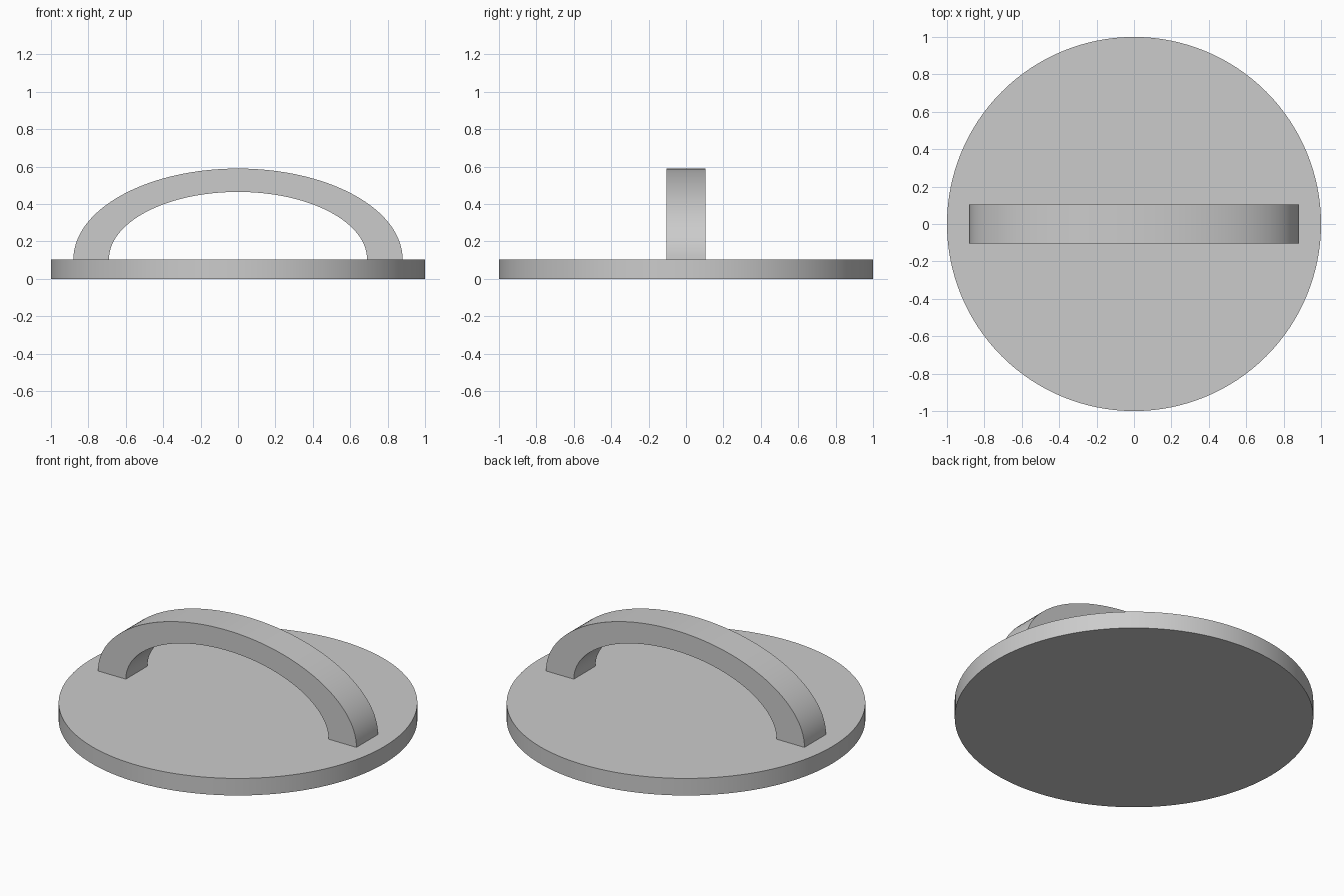
import bpy
import bmesh
from math import cos, sin, pi, radians

cube = bpy.data.objects.get("Cube")
if cube:
    bpy.data.objects.remove(cube, do_unlink=True)

BASE_TOP = 0.105
HANDLE_DEPTH = 0.21
STEPS = 64

grey = bpy.data.materials.new("plain grey")
grey.use_nodes = True
colour = (0.6, 0.6, 0.6, 1)
grey.diffuse_color = colour
grey.node_tree.nodes["Principled BSDF"].inputs["Base Color"].default_value = colour


def finish(obj):
    """Give the part its colour and smooth curved faces with sharp rims."""
    obj.data.materials.append(grey)
    bpy.ops.object.select_all(action="DESELECT")
    obj.select_set(True)
    bpy.context.view_layer.objects.active = obj
    bpy.ops.object.shade_smooth_by_angle(angle=radians(30))


def half_ellipse(rx, rz):
    """Points of an upper half ellipse standing on the base."""
    return [(rx * cos(pi * i / STEPS), BASE_TOP + rz * sin(pi * i / STEPS))
            for i in range(STEPS + 1)]


# Round base plate
bpy.ops.mesh.primitive_cylinder_add(vertices=128, radius=1, depth=BASE_TOP,
                                    location=(0, 0, BASE_TOP / 2))
base = bpy.context.object
base.name = "base_plate"
finish(base)

# Arched handle: quad sections swept between an outer and inner half ellipse
bm = bmesh.new()
sections = []
for (xo, zo), (xi, zi) in zip(half_ellipse(0.88, 0.485), half_ellipse(0.69, 0.36)):
    h = HANDLE_DEPTH / 2
    sections.append([bm.verts.new(p) for p in
                     ((xo, -h, zo), (xo, h, zo), (xi, h, zi), (xi, -h, zi))])
for a, b in zip(sections, sections[1:]):
    for k in range(4):
        n = (k + 1) % 4
        bm.faces.new((a[k], a[n], b[n], b[k]))
bm.faces.new(sections[0])
bm.faces.new(sections[-1])
bmesh.ops.recalc_face_normals(bm, faces=bm.faces)
mesh = bpy.data.meshes.new("arched_handle")
bm.to_mesh(mesh)
bm.free()
handle = bpy.data.objects.new("arched_handle", mesh)
bpy.context.collection.objects.link(handle)
finish(handle)
